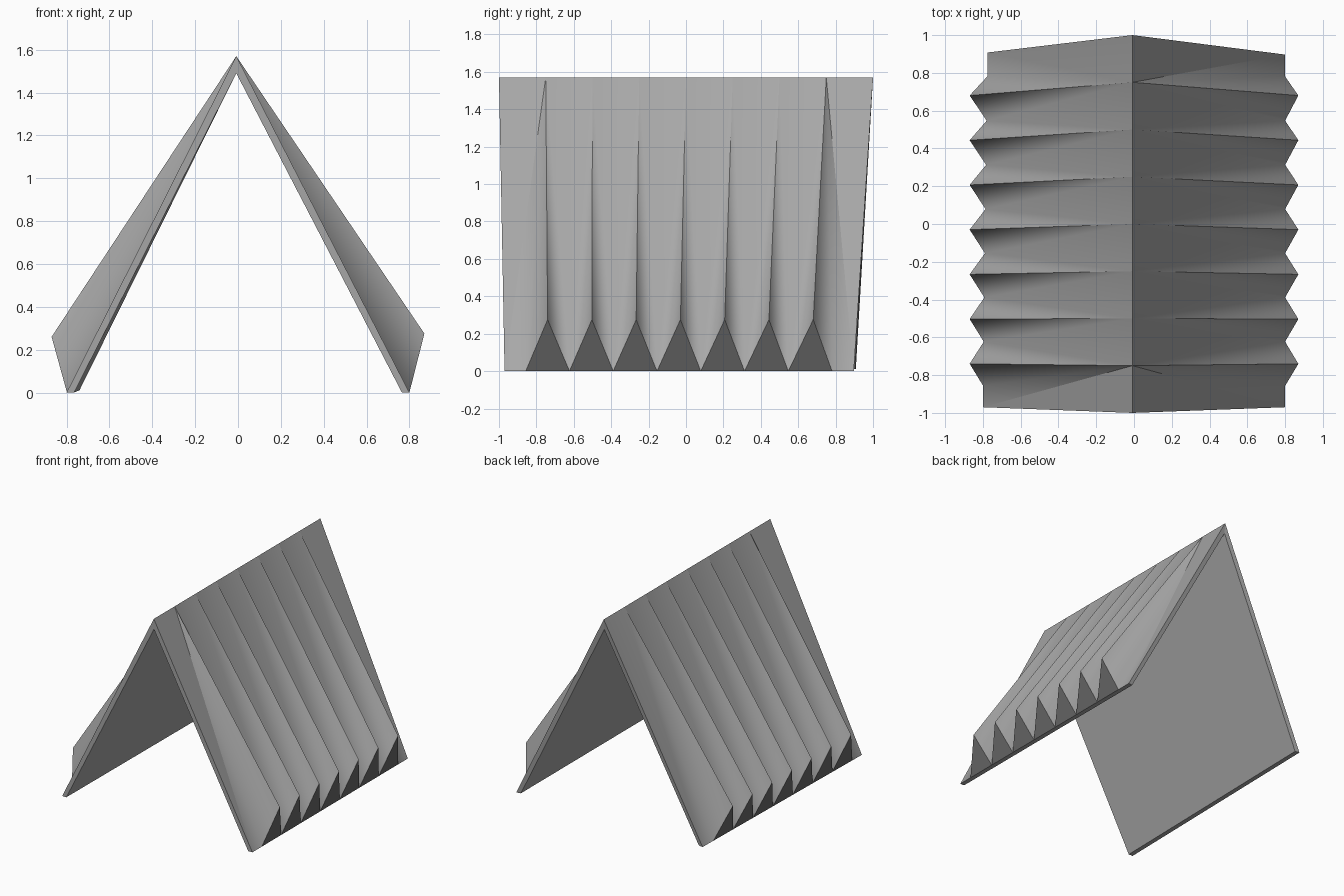
import bpy
import bmesh

cube = bpy.data.objects.get("Cube")
if cube:
    bpy.data.objects.remove(cube, do_unlink=True)


def material(name, value):
    mat = bpy.data.materials.new(name)
    mat.use_nodes = True
    colour = (value, value, value, 1)
    mat.diffuse_color = colour
    mat.node_tree.nodes["Principled BSDF"].inputs["Base Color"].default_value = colour
    return mat


MATERIALS = [material("mid grey", 0.39), material("dark grey", 0.14)]

PLEATS = 7
FRONT = -0.97
RIDGE_X, RIDGE_Z, INNER_RIDGE_Z = -0.008, 1.57, 1.49


def roof_slope(name, side, back_x, inner_back_x, back_y, back_z, tip_z, crisp_back):
    """One pleated slope; the eave runs straight from front to back."""
    bm = bmesh.new()

    def vert(x, y, z):
        return bm.verts.new((side * x, y, z))

    def top(y, z=RIDGE_Z):
        return bm.verts.new((RIDGE_X, y, z))

    def eave(y):
        t = (y - FRONT) / (back_y - FRONT)
        return vert(0.80 + (back_x - 0.80) * t, y, back_z * t)

    # Ridge points, fold tips and valley ends
    ridge = [top(-0.75 + 0.25 * k) for k in range(PLEATS)]
    tips = [vert(0.87, -0.74 + 0.2367 * k, tip_z) for k in range(PLEATS)]
    valleys = [eave(-0.857 + 0.234 * k) for k in range(PLEATS + 1)]
    front_top, back_top = top(-1), top(1)
    front_eave, back_eave = eave(FRONT), eave(back_y)

    # Pleated outer skin, as a fan of triangles
    skin = []

    def outer(*verts):
        skin.append(bm.faces.new(verts))

    outer(front_top, front_eave, ridge[0])
    outer(ridge[0], front_eave, valleys[0])
    for k in range(PLEATS):
        outer(ridge[k], valleys[k], tips[k])
        outer(ridge[k], tips[k], valleys[k + 1])
        if k < PLEATS - 1:
            outer(ridge[k], valleys[k + 1], ridge[k + 1])
        # Dark open end of the fold at the eave
        fold_end = bm.faces.new((valleys[k], valleys[k + 1], tips[k]))
        fold_end.material_index = 1
    outer(ridge[-1], valleys[-1], back_eave)
    outer(ridge[-1], back_eave, back_top)

    # Flat underside, end caps and eave strip
    in_front_top = top(-0.998, INNER_RIDGE_Z)
    in_back_top = top(0.993, INNER_RIDGE_Z)
    in_front = vert(0.765, FRONT, 0)
    in_back = vert(inner_back_x, back_y - 0.006, back_z)
    bm.faces.new((in_front_top, in_back_top, in_back, in_front))
    bm.faces.new((front_top, in_front_top, in_front, front_eave))
    bm.faces.new((back_top, back_eave, in_back, in_back_top))
    bm.faces.new([front_eave, *valleys, back_eave, in_back, in_front])

    # Close the ridge joint to orient the faces, then open it again
    joint = bm.faces.new([front_top, *ridge, back_top, in_back_top, in_front_top])
    bmesh.ops.recalc_face_normals(bm, faces=bm.faces[:])
    bmesh.ops.delete(bm, geom=[joint], context='FACES_ONLY')

    # Soft valleys, crisp folds and flat end panels
    for face in skin:
        face.smooth = True
    creases = [*zip(ridge, tips), (ridge[0], front_eave)]
    if crisp_back:
        creases.append((ridge[-1], back_eave))
    for pair in creases:
        bm.edges.get(pair).smooth = False

    mesh = bpy.data.meshes.new(name)
    bm.to_mesh(mesh)
    bm.free()
    for mat in MATERIALS:
        mesh.materials.append(mat)
    obj = bpy.data.objects.new(name, mesh)
    bpy.context.collection.objects.link(obj)


roof_slope("left_roof_slope", 1, 0.80, 0.765, 0.897, 0, 0.275, True)
roof_slope("right_roof_slope", -1, 0.775, 0.74, 0.908, 0.01, 0.26, False)
